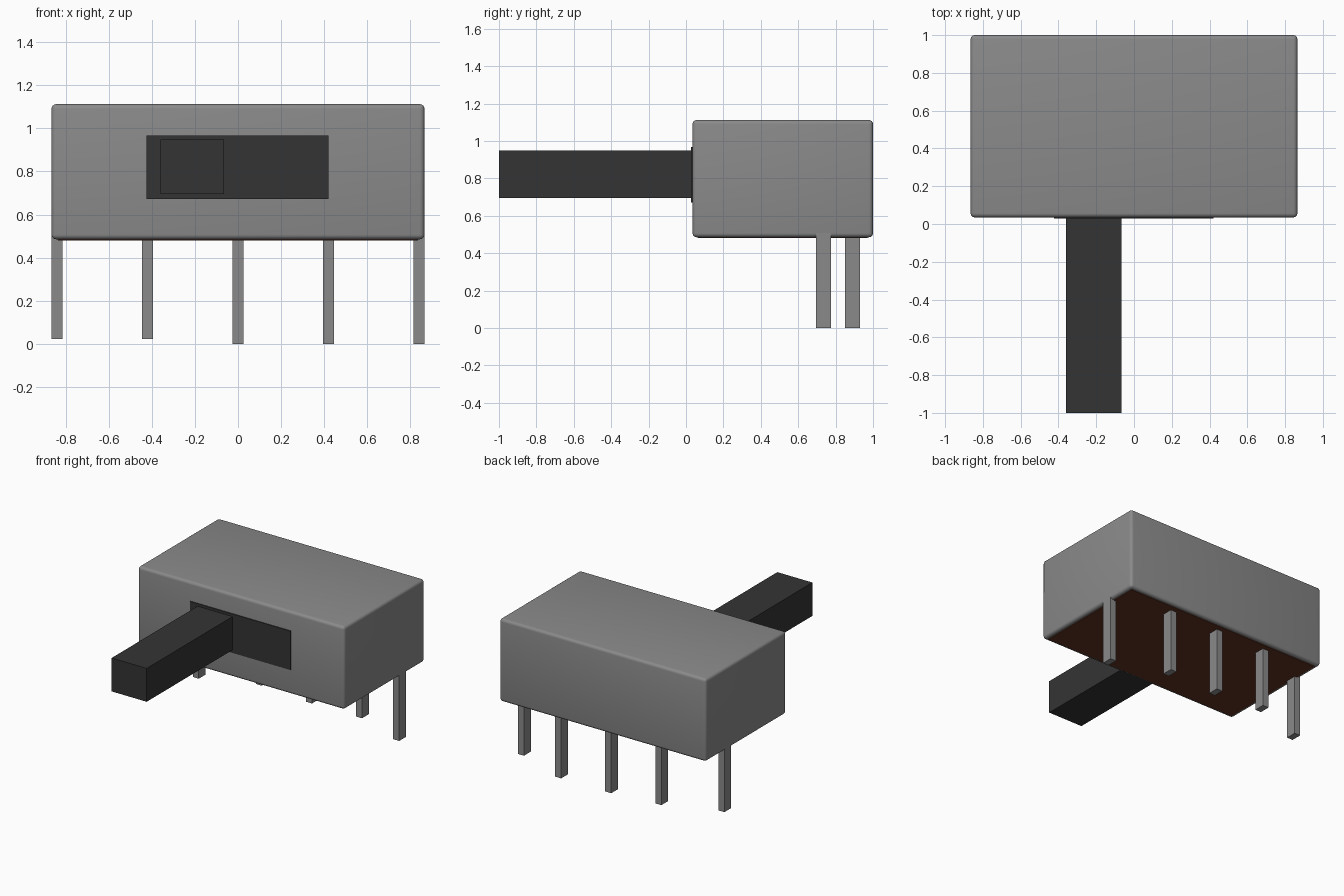
import bpy
import bmesh
from mathutils import Vector

cube = bpy.data.objects.get("Cube")
if cube:
    bpy.data.objects.remove(cube, do_unlink=True)


def material(name, rgb):
    mat = bpy.data.materials.new(name)
    mat.use_nodes = True
    mat.diffuse_color = (*rgb, 1)
    mat.node_tree.nodes["Principled BSDF"].inputs["Base Color"].default_value = (*rgb, 1)
    return mat


def box(name, low, high, mat, bevel=0):
    """Box between two corners, with optional rounded edges."""
    low, high = Vector(low), Vector(high)
    bm = bmesh.new()
    bmesh.ops.create_cube(bm, size=1)
    bmesh.ops.scale(bm, vec=high - low, verts=bm.verts)
    if bevel:
        bmesh.ops.bevel(bm, geom=bm.edges[:], offset=bevel, segments=4,
                        profile=0.5, affect='EDGES')
    mesh = bpy.data.meshes.new(name)
    bm.to_mesh(mesh)
    bm.free()
    mesh.materials.append(mat)
    obj = bpy.data.objects.new(name, mesh)
    obj.location = (low + high) / 2
    bpy.context.collection.objects.link(obj)
    if bevel:
        bpy.ops.object.select_all(action='DESELECT')
        obj.select_set(True)
        bpy.context.view_layer.objects.active = obj
        bpy.ops.object.shade_smooth_by_angle()
    return obj


metal = material("grey metal", (0.255, 0.255, 0.255))
plastic = material("dark plastic", (0.034, 0.034, 0.034))
board = material("brown board", (0.12, 0.034, 0.017))

# Rounded housing and the base board under it
box("housing", (-0.865, 0.035, 0.485), (0.865, 1, 1.112), metal, bevel=0.022)
box("base_board", (-0.835, 0.065, 0.48), (0.835, 0.97, 0.489), board)

# Slot plate on the front and the sliding lever
box("slot_plate", (-0.424, 0.028, 0.672), (0.42, 0.037, 0.967), plastic)
box("slider_lever", (-0.359, -1, 0.695), (-0.065, 0.036, 0.948), plastic)

# Pins: outer pair sits further forward, the two on one side are a little shorter
for i in range(5):
    x = (i - 2) * 0.42
    y = 0.735 if i in (0, 4) else 0.89
    bottom = 0.022 if i < 2 else 0
    box(f"pin_{i + 1}", (x - 0.025, y - 0.041, bottom),
        (x + 0.025, y + 0.041, 0.51), metal)
